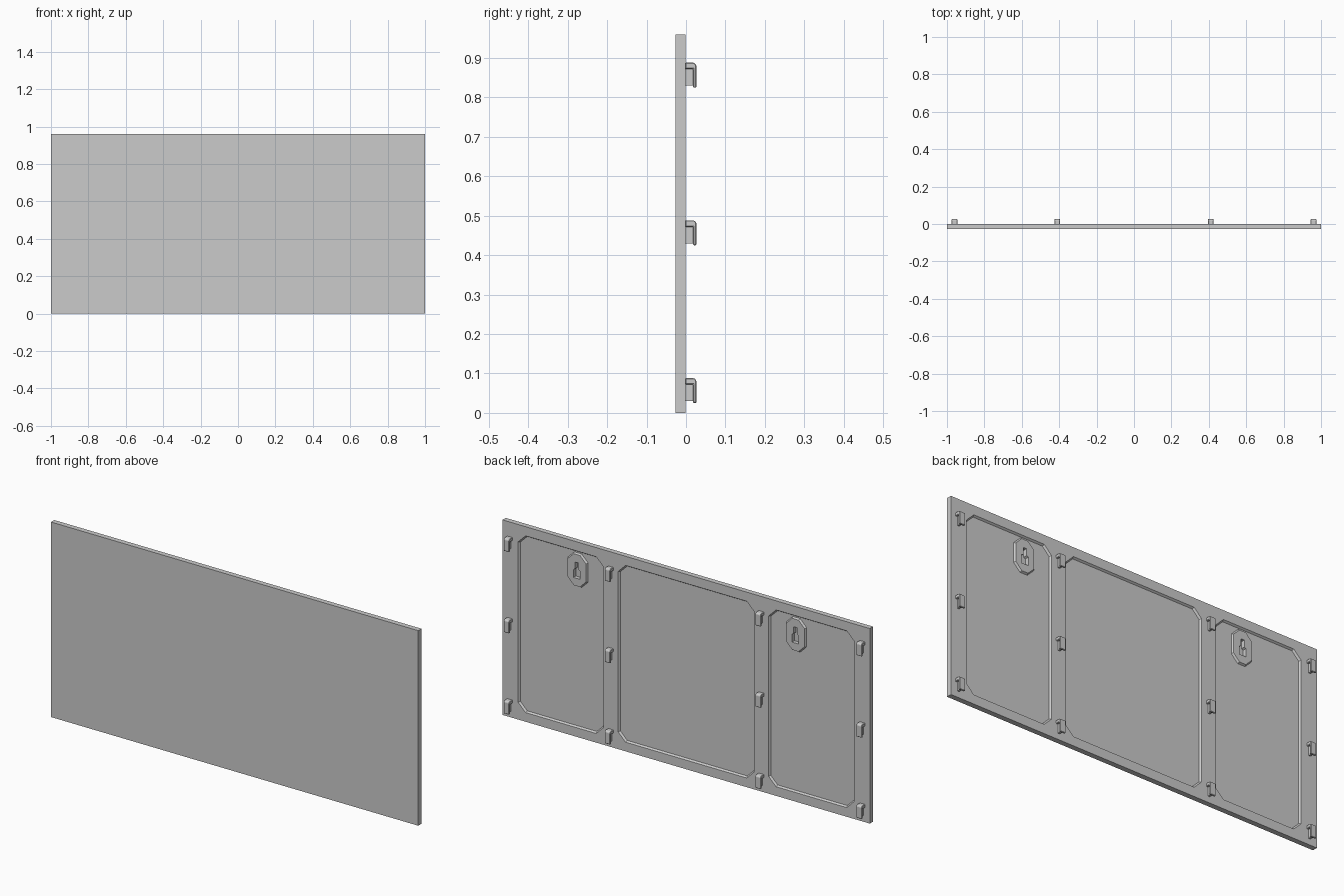
import bpy, bmesh

if "Cube" in bpy.data.objects:
    bpy.data.objects.remove(bpy.data.objects["Cube"])

BACK, FRONT = -0.001, -0.0265      # rear and front faces of the board
HEIGHT = 0.96


def loft(name, rings, axis="y"):
    """Closed solid through matching outlines; rings = [(offset, [(a, b)...])...]."""
    bm = bmesh.new()
    loops = []
    for d, pts in rings:
        loops.append([bm.verts.new((a, d, b) if axis == "y" else (d, a, b)) for a, b in pts])
    n = len(loops[0])
    for lo, hi in zip(loops, loops[1:]):
        for i in range(n):
            bm.faces.new((lo[i], lo[(i + 1) % n], hi[(i + 1) % n], hi[i]))
    bm.faces.new(loops[0])
    bm.faces.new(loops[-1])
    bmesh.ops.recalc_face_normals(bm, faces=bm.faces[:])
    mesh = bpy.data.meshes.new(name)
    bm.to_mesh(mesh)
    bm.free()
    ob = bpy.data.objects.new(name, mesh)
    bpy.context.collection.objects.link(ob)
    return ob


def octagon(cx, cz, w, h, c):
    """Rectangle with clipped corners."""
    x, z = w / 2, h / 2
    q = [(x, z - c), (x - c, z), (c - x, z), (-x, z - c),
         (-x, c - z), (c - x, -z), (x - c, -z), (x, c - z)]
    return [(cx + a, cz + b) for a, b in q]


def cut(ob, cutter):
    cutter.hide_render = True
    mod = ob.modifiers.new("cut", "BOOLEAN")
    mod.operation, mod.solver, mod.object = "DIFFERENCE", "EXACT", cutter
    bpy.context.view_layer.objects.active = ob
    bpy.ops.object.modifier_apply(modifier=mod.name)
    bpy.data.objects.remove(cutter)


def keyhole(cx, cz):
    pts = [(-.018, -.04), (.018, -.04), (.018, 0), (.009, .005),
           (.009, .038), (-.009, .038), (-.009, .005), (-.018, 0)]
    pts = [(cx + a, cz + b) for a, b in pts]
    return loft("keyhole_cutter", [(-0.02, pts), (0.02, pts)])


# Board
rect = [(-1, 0), (1, 0), (1, HEIGHT), (-1, HEIGHT)]
board = loft("board", [(FRONT, rect), (BACK, rect)])

# Three shallow recesses with sloped walls on the rear
DEPTH, SLOPE = 0.009, 0.006
for cx, w in ((-0.682, 0.465), (0, 0.74), (0.682, 0.465)):
    floor = octagon(cx, 0.48, w - 2 * SLOPE, 0.87 - 2 * SLOPE, 0.037)
    rim = octagon(cx, 0.48, w, 0.87, 0.04)
    cut(board, loft("recess_cutter", [(BACK - DEPTH, floor), (BACK, rim), (0.01, rim)]))

# Raised hanger plates with keyholes
for side in (-1, 1):
    cx, cz = side * 0.595, 0.82
    base = octagon(cx, cz, 0.11, 0.165, 0.035)
    face = octagon(cx, cz, 0.10, 0.155, 0.033)
    plate = loft("hanger_plate", [(BACK - DEPTH - 0.002, base), (BACK - DEPTH, base), (BACK, face)])
    cut(plate, keyhole(cx, cz))
    cut(board, keyhole(cx, cz))


# Hooks: down-turned arm with chamfered edges and a thin centre web
def hook(x, z):
    arm = [(BACK - .001, .072), (.018, .072), (.018, .025), (.0265, .025),
           (.0265, .082), (.021, .088), (BACK - .001, .088)]
    arm = [(a, b + z) for a, b in arm]
    ob = loft("hook", [(x - .015, arm), (x + .015, arm)], "x")
    mod = ob.modifiers.new("bevel", "BEVEL")
    mod.width, mod.segments = 0.002, 1
    web = [(BACK - .001, .03), (.0185, .03), (.0185, .073), (BACK - .001, .073)]
    web = [(a, b + z) for a, b in web]
    loft("hook_web", [(x - .005, web), (x + .005, web)], "x")


for x in (-0.96, -0.41, 0.41, 0.96):
    for z in (0, 0.4, 0.8):
        hook(x, z)
